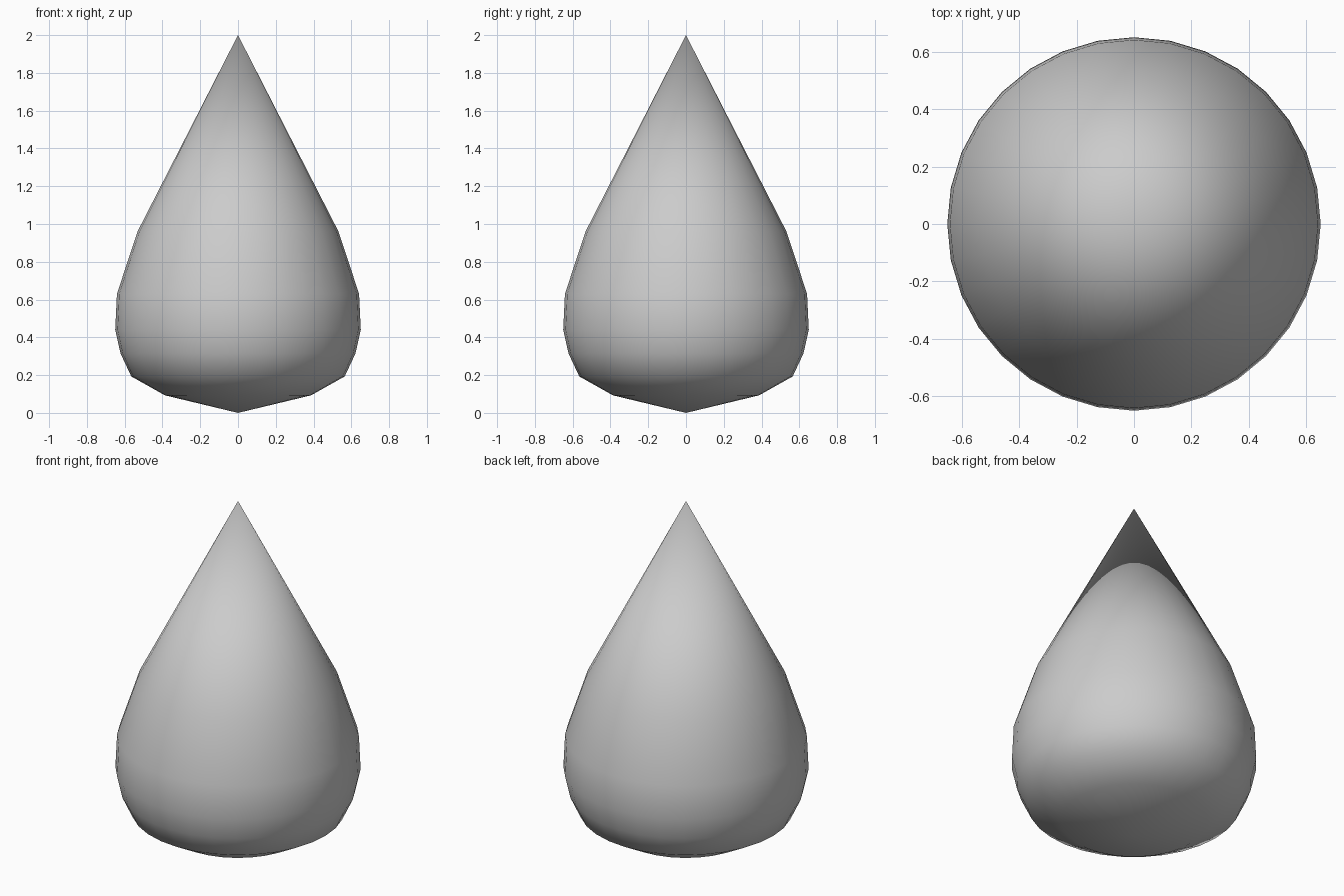
import bpy, bmesh
from math import cos, sin, tau

if "Cube" in bpy.data.objects:
    bpy.data.objects.remove(bpy.data.objects["Cube"])

# Profile of the teardrop between its two poles: (radius, height)
RINGS = [(0.387, 0.093), (0.565, 0.193), (0.622, 0.315),
         (0.65, 0.44), (0.641, 0.63), (0.532, 0.96)]
SIDES = 32

bm = bmesh.new()
bottom = bm.verts.new((0, 0, 0))
tip = bm.verts.new((0, 0, 2))
rings = [[bm.verts.new((r * cos(tau * i / SIDES), r * sin(tau * i / SIDES), z))
          for i in range(SIDES)] for r, z in RINGS]

# Skin the rings and close both ends to points
for i in range(SIDES):
    j = (i + 1) % SIDES
    bm.faces.new((bottom, rings[0][j], rings[0][i]))
    for lo, hi in zip(rings, rings[1:]):
        bm.faces.new((lo[i], lo[j], hi[j], hi[i]))
    bm.faces.new((rings[-1][i], rings[-1][j], tip))
for f in bm.faces:
    f.smooth = True

mesh = bpy.data.meshes.new("teardrop")
bm.to_mesh(mesh)
bm.free()
bpy.context.collection.objects.link(bpy.data.objects.new("teardrop", mesh))
